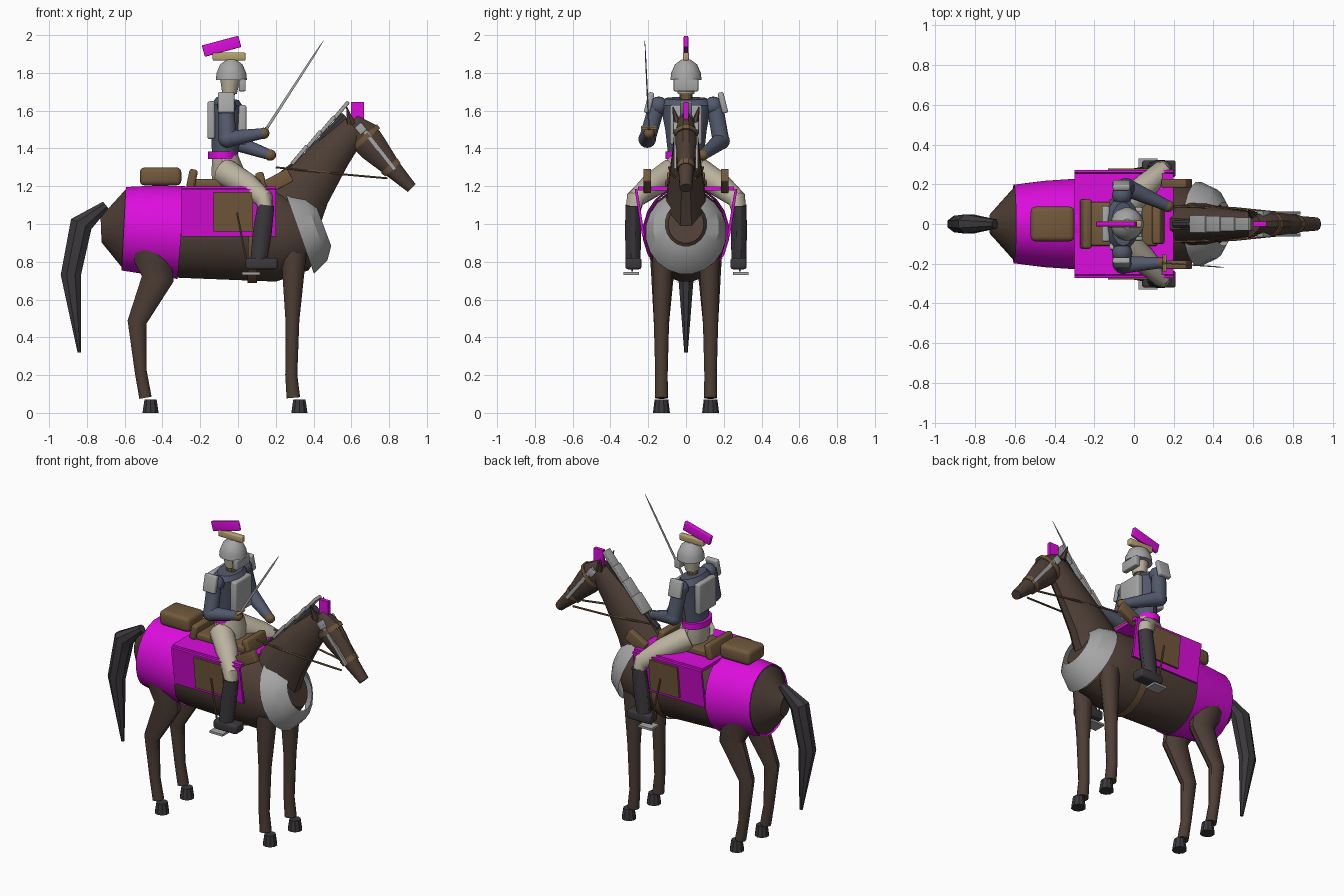
import bpy, bmesh
from math import sin, cos, pi, radians
from mathutils import Vector, Matrix

cube = bpy.data.objects.get("Cube")
if cube:
    bpy.data.objects.remove(cube)


def material(name, *rgb):
    m = bpy.data.materials.new(name)
    m.use_nodes = True
    m.diffuse_color = (*rgb, 1)
    m.node_tree.nodes["Principled BSDF"].inputs["Base Color"].default_value = (*rgb, 1)
    return m


COAT = material("horse brown", .075, .048, .036)
MAGENTA = material("magenta cloth", .72, .004, .72)
STEEL = material("steel grey", .38, .38, .38)
CREAM = material("cream", .5, .45, .35)
BLUE = material("slate blue", .085, .1, .15)
LEATHER = material("leather brown", .17, .1, .045)
DARK = material("charcoal", .045, .04, .045)
TAN = material("tan", .48, .36, .16)
parts = []


def finish(name, bm, mat):
    bmesh.ops.recalc_face_normals(bm, faces=bm.faces)
    mesh = bpy.data.meshes.new(name)
    bm.to_mesh(mesh)
    bm.free()
    mesh.materials.append(mat)
    ob = bpy.data.objects.new(name, mesh)
    bpy.context.collection.objects.link(ob)
    parts.append(ob)
    return ob


def box(name, mat, at, size, tilt=0, roll=0, bevel=0):
    """Box at a centre; tilt lifts its +x end, roll turns it about x (degrees)."""
    bm = bmesh.new()
    bmesh.ops.create_cube(bm, size=1)
    bmesh.ops.scale(bm, vec=size, verts=bm.verts)
    if bevel:
        bmesh.ops.bevel(bm, geom=bm.edges[:], offset=bevel, segments=3,
                        profile=.5, affect='EDGES')
    turn = Matrix.Rotation(radians(-tilt), 4, 'Y') @ Matrix.Rotation(radians(roll), 4, 'X')
    bm.transform(Matrix.Translation(at) @ turn)
    return finish(name, bm, mat)


def ball(name, mat, at, size):
    bm = bmesh.new()
    bmesh.ops.create_uvsphere(bm, u_segments=12, v_segments=8, radius=1)
    bmesh.ops.scale(bm, vec=size, verts=bm.verts)
    bmesh.ops.translate(bm, vec=at, verts=bm.verts)
    return finish(name, bm, mat)


def loft(name, mat, rings, sides=12, caps=True):
    """Skin oval rings (x, y, z, half height, half width) square to their path."""
    bm = bmesh.new()
    pts = [Vector(r[:3]) for r in rings]
    loops = []
    for i, r in enumerate(rings):
        along = (pts[min(i + 1, len(pts) - 1)] - pts[max(i - 1, 0)]).normalized()
        up = along.cross(Vector((0, 1, 0))).normalized()
        side = up.cross(along)
        turns = [2 * pi * (k + .5) / sides for k in range(sides)]
        loops.append([bm.verts.new(pts[i] + up * r[3] * cos(a) + side * r[-1] * sin(a))
                      for a in turns])
    for a, b in zip(loops, loops[1:]):
        for k in range(sides):
            n = (k + 1) % sides
            bm.faces.new((a[k], a[n], b[n], b[k]))
    if caps:
        bm.faces.new(loops[0])
        bm.faces.new(loops[-1])
    return finish(name, bm, mat)


# Horse body, neck, head and tail
loft("horse_body", COAT, [(-.725, 0, .97, .068, .05), (-.6, 0, .975, .215, .19),
     (-.3, 0, .952, .24, .215), (.2, 0, .94, .248, .21),
     (.32, 0, .955, .21, .185), (.43, 0, 1, .11, .095)], 20)
loft("neck", COAT, [(.27, 0, 1.04, .18, .12), (.36, 0, 1.19, .145, .1),
     (.5, 0, 1.37, .105, .075), (.62, 0, 1.51, .075, .06)])
loft("head", COAT, [(.6, 0, 1.545, .045, .045), (.66, 0, 1.47, .09, .062),
     (.72, 0, 1.4, .08, .06), (.82, 0, 1.29, .05, .042), (.92, 0, 1.19, .03, .034)])
loft("tail", DARK, [(-.7, 0, 1.1, .025, .025), (-.83, 0, 1.0, .065, .052),
     (-.885, 0, .73, .058, .045), (-.84, 0, .32, .01, .01)], 8)
loft("mane", DARK, [(.2, 0, 1.24, .015, .02), (.36, 0, 1.36, .02, .022),
     (.57, 0, 1.57, .03, .022)], 8)

# Horse legs, hooves and ears
for s, side in ((-1, "right"), (1, "left")):
    y = s * .13
    loft(side + "_front_leg", COAT, [(.295, s * .122, .85, .07, .058),
         (.288, y, .49, .038, .042), (.282, y, .2, .033, .034), (.293, y, .08, .037, .036)])
    loft(side + "_hind_leg", COAT, [(-.47, s * .12, .87, .11, .075),
         (-.425, s * .125, .71, .088, .06), (-.535, y, .48, .052, .042),
         (-.515, y, .22, .033, .033), (-.49, y, .08, .034, .036)])
    for x, end in ((.325, "front"), (-.463, "hind")):
        loft(f"{side}_{end}_hoof", DARK, [(x, y, .07, .034, .036), (x, y, 0, .045, .045)], 10)
    loft(side + "_ear", COAT, [(.6, s * .045, 1.53, .025, .022),
         (.575, s * .07, 1.62, .003, .003)], 6)

# Horse cloths and armour
loft("rump_cloth", MAGENTA, [(-.605, 0, .975, .224, .2), (-.45, 0, .967, .24, .22),
     (-.3, 0, .955, .25, .23)], 20, False)
loft("breastplate", STEEL, [(.325, 0, .955, .235, .215), (.41, 0, .985, .19, .175),
     (.45, 0, 1, .125, .11)], 20, False)
box("saddle_blanket", MAGENTA, (-.05, 0, 1.188), (.5, .51, .02))
for i in range(4):
    box(f"neck_plate_{i + 1}", STEEL, (.325 + .073 * i, 0, 1.365 + .078 * i),
        (.125, .09 - .008 * i, .02), 50, 0, .004)
box("horse_plume", MAGENTA, (.632, 0, 1.595), (.068, .024, .1))
loft("girth", LEATHER, [(.055, 0, .942, .257, .22), (.105, 0, .941, .257, .22)], 20, False)

# Saddle, bedroll and paired tack
box("saddle_seat", LEATHER, (-.06, 0, 1.215), (.36, .22, .045), 0, 0, .012)
box("saddle_cantle", LEATHER, (-.243, 0, 1.24), (.045, .25, .1), -12, 0, .014)
box("saddle_pommel", LEATHER, (.122, 0, 1.23), (.045, .2, .09), 15, 0, .012)
box("bedroll", LEATHER, (-.41, 0, 1.252), (.22, .175, .095), 0, 0, .025)
for s, side in ((-1, "right"), (1, "left")):
    box(side + "_blanket_flap", MAGENTA, (-.05, s * .245, 1.06), (.5, .014, .255), 0, -s * 9)
    box(side + "_saddle_flap", LEATHER, (-.025, s * .262, 1.065), (.21, .014, .21), 0, -s * 6)
    box(side + "_holster", LEATHER, (.215, s * .205, 1.228), (.14, .042, .075), 28, 0, .006)
    loft(side + "_stirrup_strap", LEATHER, [(-.005, s * .275, 1.06, .006, .005),
         (.055, s * .285, .75, .006, .005)], 6)
    box(side + "_stirrup", STEEL, (.07, s * .29, .738), (.095, .08, .014))
    loft(side + "_rein", LEATHER, [(.2, s * .09, 1.3, .006, .006),
         (.5, s * .08, 1.268, .006, .006), (.79, s * .05, 1.242, .006, .006)], 6)
    box(side + "_cheek_plate", STEEL, (.735, s * .056, 1.41), (.31, .014, .022), -52)
    box(side + "_brow_plate", STEEL, (.65, s * .05, 1.505), (.05, .035, .045), -50, 0, .004)
loft("brow_band", LEATHER, [(.665, 0, 1.468, .096, .066), (.683, 0, 1.447, .095, .066)], 12)
loft("nose_band", LEATHER, [(.8, 0, 1.31, .06, .049), (.82, 0, 1.287, .056, .047)], 12)

# Rider legs, arms and shoulder guards
for s, side in ((-1, "right"), (1, "left")):
    loft(side + "_thigh", CREAM, [(-.07, s * .07, 1.275, .075, .075),
         (.05, s * .18, 1.205, .066, .066), (.14, s * .27, 1.13, .05, .05),
         (.145, s * .28, 1.07, .04, .04)])
    loft(side + "_boot", DARK, [(.148, s * .28, 1.1, .046, .042),
         (.128, s * .28, .95, .052, .044), (.108, s * .28, .79, .045, .04)])
    box(side + "_foot", DARK, (.125, s * .278, .79), (.17, .085, .06), 0, 0, .014)
    ball(side + "_shoulder", BLUE, (-.06, s * .145, 1.625), (.052, .05, .05))
    box(side + "_shoulder_guard", STEEL, (-.063, s * .195, 1.642), (.088, .032, .112),
        0, s * 14, .01)
sword_elbow, rein_elbow = (-.055, -.205, 1.45), (-.04, .185, 1.44)
sword_hand, rein_hand = (.135, -.195, 1.48), (.17, .09, 1.365)
for side, s, elbow, hand in (("right", -1, sword_elbow, sword_hand),
                             ("left", 1, rein_elbow, rein_hand)):
    loft(side + "_upper_arm", BLUE, [(-.065, s * .15, 1.64, .045, .045), (*elbow, .048, .045)])
    ball(side + "_elbow", BLUE, elbow, (.05, .047, .047))
    loft(side + "_forearm", BLUE, [(*elbow, .046, .046), (*hand, .028, .028)])
    ball(side + "_glove", LEATHER, hand, (.032, .03, .03))

# Rider torso
loft("pelvis", CREAM, [(-.05, 0, 1.21, .085, .11), (-.055, 0, 1.28, .09, .115),
     (-.07, 0, 1.36, .07, .1)])
loft("sash", MAGENTA, [(-.08, 0, 1.345, .08, .112), (-.08, 0, 1.385, .08, .112)], 16)
loft("torso", BLUE, [(-.07, 0, 1.37, .07, .095), (-.06, 0, 1.5, .085, .11),
     (-.06, 0, 1.63, .085, .135), (-.055, 0, 1.665, .06, .11)], 14)
box("chest_plate", STEEL, (.022, 0, 1.525), (.045, .17, .21), 0, 0, .012)
box("back_plate", STEEL, (-.142, 0, 1.55), (.04, .18, .2), 0, 0, .012)

# Rider head and helmet
loft("rider_neck", LEATHER, [(-.05, 0, 1.64, .032, .034), (-.045, 0, 1.73, .032, .034)], 10)
loft("rider_face", CREAM, [(-.045, 0, 1.69, .04, .045), (-.04, 0, 1.79, .06, .06)])
loft("helmet", STEEL, [(-.035, 0, 1.762, .084, .084), (-.035, 0, 1.8, .08, .08),
     (-.035, 0, 1.845, .06, .06), (-.035, 0, 1.87, .025, .025)], 16)
box("visor", STEEL, (.022, 0, 1.735), (.036, .13, .065), 0, 0, .006)
box("crest_holder", TAN, (-.047, 0, 1.886), (.175, .034, .042), 0, 0, .008)
box("crest_plume", MAGENTA, (-.087, 0, 1.941), (.2, .024, .062), 15, 0, .005)

# Sabre
start, tip = Vector(sword_hand), Vector((.452, -.218, 1.97))
grip, guard = start.lerp(tip, -.05), start.lerp(tip, .06)
loft("sabre_grip", LEATHER, [(*grip, .011, .011), (*guard, .011, .011)], 8)
box("sabre_guard", TAN, guard, (.014, .085, .014), 57)
loft("sabre_blade", STEEL, [(*guard, .009, .004), (*start.lerp(tip, .85), .006, .003),
     (*tip, .001, .001)], 6)

# Smooth the rounded faces, keep hard edges
bpy.ops.object.select_all(action='DESELECT')
for ob in parts:
    ob.select_set(True)
bpy.context.view_layer.objects.active = parts[0]
bpy.ops.object.shade_smooth_by_angle(angle=radians(32))
